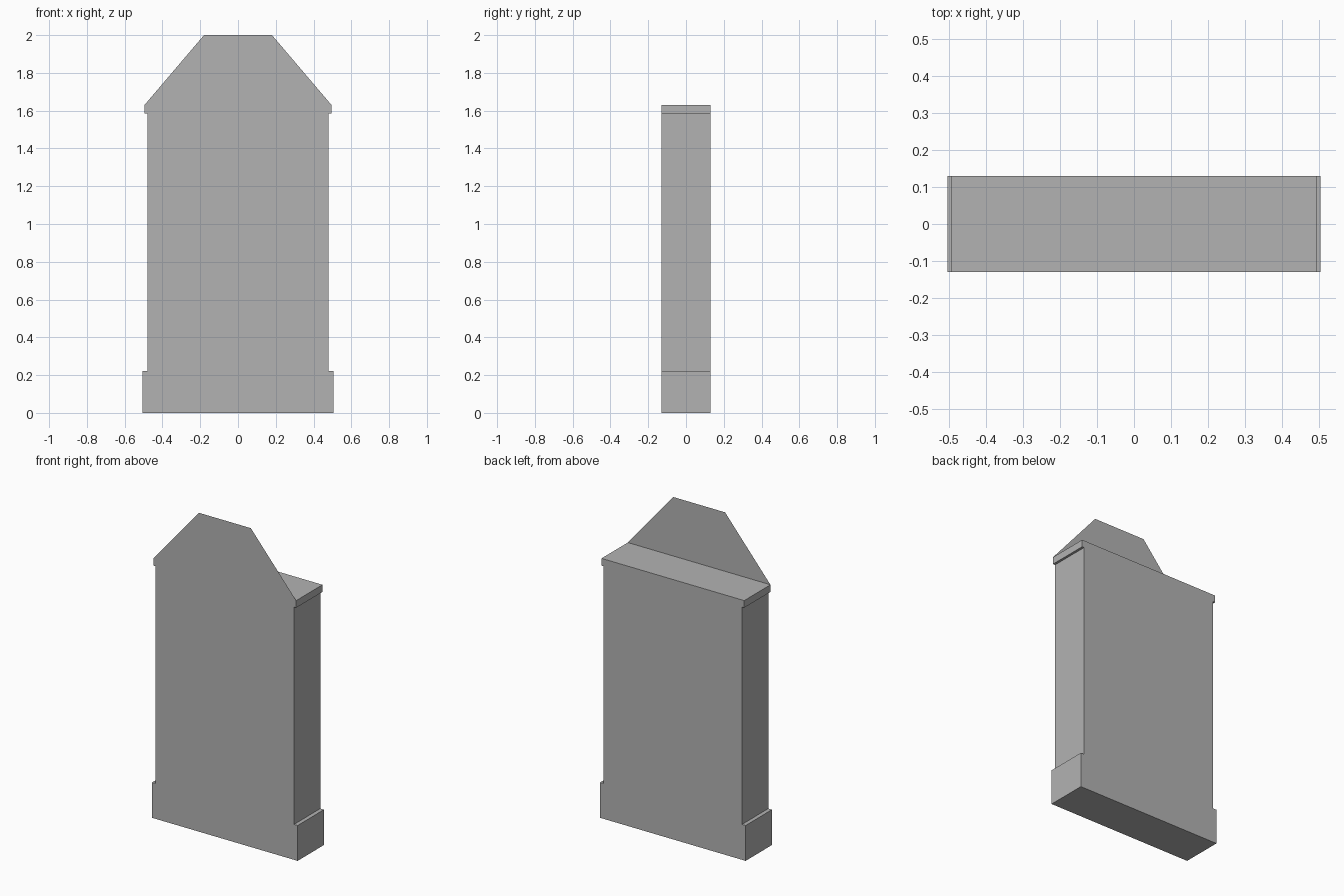
import bpy, bmesh

if "Cube" in bpy.data.objects:
    bpy.data.objects.remove(bpy.data.objects["Cube"])

DEPTH = 0.13  # half thickness of the slab

grey = bpy.data.materials.new("plain grey")
grey.diffuse_color = (0.45, 0.45, 0.45, 1)
grey.use_nodes = True
grey.node_tree.nodes["Principled BSDF"].inputs["Base Color"].default_value = grey.diffuse_color


def panel(name, half_profile, extrude):
    """Mirror a right-hand (x, z) profile into a face, optionally extruded to the back."""
    outline = half_profile + [(-x, z) for x, z in reversed(half_profile)]
    bm = bmesh.new()
    face = bm.faces.new([bm.verts.new((x, -DEPTH, z)) for x, z in outline])
    if extrude:
        res = bmesh.ops.extrude_face_region(bm, geom=[face], use_keep_orig=True)
        moved = [g for g in res["geom"] if isinstance(g, bmesh.types.BMVert)]
        bmesh.ops.translate(bm, verts=moved, vec=(0, 2 * DEPTH, 0))
        bmesh.ops.recalc_face_normals(bm, faces=bm.faces)
    mesh = bpy.data.meshes.new(name)
    bm.to_mesh(mesh)
    bm.free()
    mesh.materials.append(grey)
    obj = bpy.data.objects.new(name, mesh)
    bpy.context.collection.objects.link(obj)
    return obj


# Slab with a wider plinth at the foot and a thin cap lip at the top
panel("slab_body", [(0.505, 0), (0.505, 0.222), (0.48, 0.222), (0.48, 1.585),
                    (0.495, 1.585), (0.495, 1.63)], True)

# Paper-thin gable standing on the front edge
panel("front_gable", [(0.495, 1.63), (0.18, 2.0)], False)
